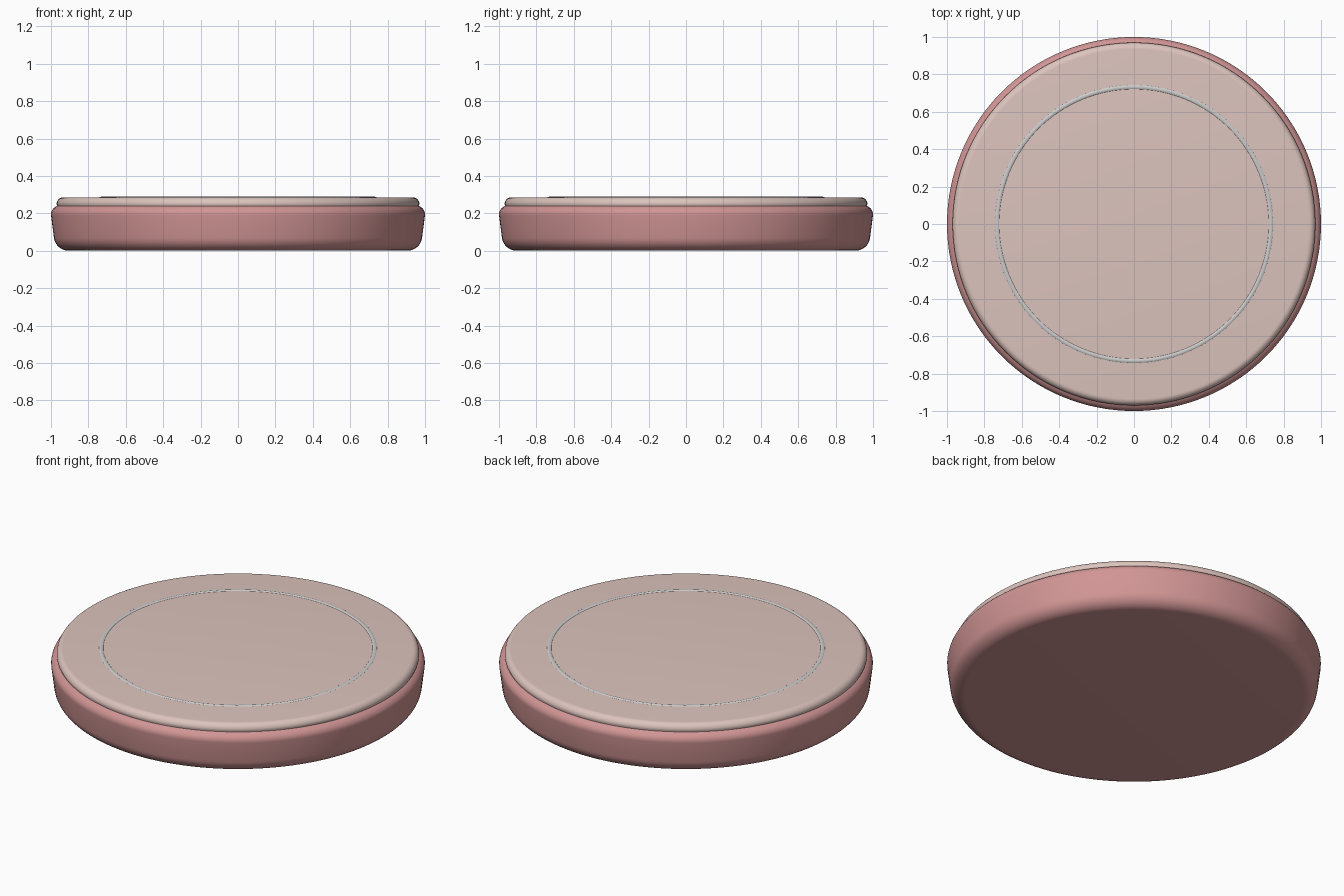
import bpy, math

if "Cube" in bpy.data.objects:
    bpy.data.objects.remove(bpy.data.objects["Cube"])

SEG = 128


def material(name, rgb):
    m = bpy.data.materials.new(name)
    m.diffuse_color = (*rgb, 1)
    m.use_nodes = True
    m.node_tree.nodes["Principled BSDF"].inputs["Base Color"].default_value = m.diffuse_color
    return m


def arc(cx, cz, rx, rz, a0, a1, n=8):
    """Points on an elliptical arc, angles in degrees."""
    return [(cx + rx * math.cos(math.radians(a0 + (a1 - a0) * i / n)),
             cz + rz * math.sin(math.radians(a0 + (a1 - a0) * i / n))) for i in range(n + 1)]


def lathe(name, profile, mat):
    """Spin an (r, z) profile around z and cap both ends with flat discs."""
    verts, faces = [], []
    for r, z in profile:
        for s in range(SEG):
            a = 2 * math.pi * s / SEG
            verts.append((r * math.cos(a), r * math.sin(a), z))
    for i in range(len(profile) - 1):
        for s in range(SEG):
            t = (s + 1) % SEG
            faces.append((i * SEG + s, i * SEG + t, (i + 1) * SEG + t, (i + 1) * SEG + s))
    top = (len(profile) - 1) * SEG
    faces.append(tuple(reversed(range(SEG))))
    faces.append(tuple(range(top, top + SEG)))
    mesh = bpy.data.meshes.new(name)
    mesh.from_pydata(verts, [], faces)
    ob = bpy.data.objects.new(name, mesh)
    bpy.context.collection.objects.link(ob)
    finish(ob, mat)


def finish(ob, mat):
    ob.data.materials.append(mat)
    bpy.ops.object.select_all(action='DESELECT')
    ob.select_set(True)
    bpy.context.view_layer.objects.active = ob
    bpy.ops.object.shade_smooth_by_angle(angle=math.radians(35))


rose = material("rose", (0.64, 0.30, 0.30))
blush = material("blush", (0.72, 0.55, 0.51))
silver = material("silver", (0.68, 0.68, 0.66))

# Tapered body with rounded lower and upper edges
lathe("body", arc(0.905, 0.08, 0.08, 0.08, -90, -8) + arc(0.94, 0.195, 0.06, 0.05, -8, 90), rose)

# Thin lid plate with a rounded rim
lathe("lid", [(0.965, 0.235)] + arc(0.935, 0.25, 0.035, 0.035, 0, 90), blush)

# Inlaid decorative ring, almost flush with the lid
bpy.ops.mesh.primitive_torus_add(major_segments=SEG, minor_segments=16, major_radius=0.732,
                                 minor_radius=0.018, location=(0, 0, 0.271))
ring = bpy.context.object
ring.name = "inlay_ring"
finish(ring, silver)
